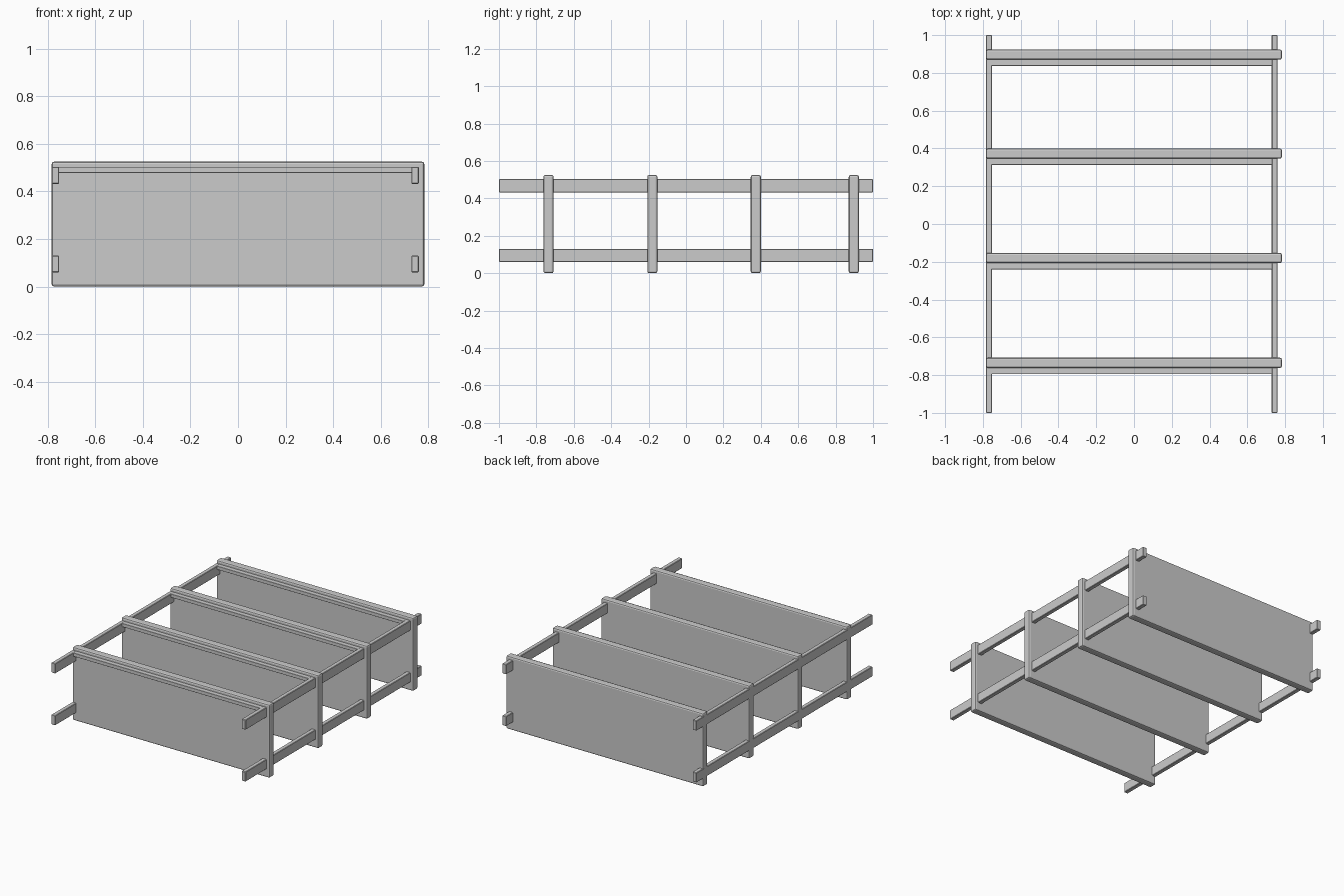
import bpy

if "Cube" in bpy.data.objects:
    bpy.data.objects.remove(bpy.data.objects["Cube"])


def box(name, x, y, z, bevel, segments=2):
    """Box from (min, max) ranges with softened edges."""
    bpy.ops.mesh.primitive_cube_add(size=1)
    ob = bpy.context.object
    ob.name = name
    ob.location = [(r[0] + r[1]) / 2 for r in (x, y, z)]
    ob.scale = [r[1] - r[0] for r in (x, y, z)]
    bpy.ops.object.transform_apply(location=False, rotation=False, scale=True)
    mod = ob.modifiers.new("soft_edges", 'BEVEL')
    mod.width = bevel
    mod.segments = segments
    return ob


# Four long rails running front to back
for side, x in (("left", (-0.783, -0.752)), ("right", (0.729, 0.76))):
    for level, z in (("lower", (0.06, 0.13)), ("upper", (0.432, 0.503))):
        box(f"{level}_{side}_rail", x, (-1, 1), z, 0.003, 1)

# Upright boards, each with a thin batten in front between the rails
for i, y in enumerate((-0.735, -0.18, 0.373, 0.897), 1):
    box(f"board_{i}", (-0.783, 0.783), (y - 0.027, y + 0.027), (0, 0.525), 0.01)
    box(f"batten_{i}", (-0.755, 0.732), (y - 0.06, y - 0.02), (0.478, 0.503), 0.001, 1)
